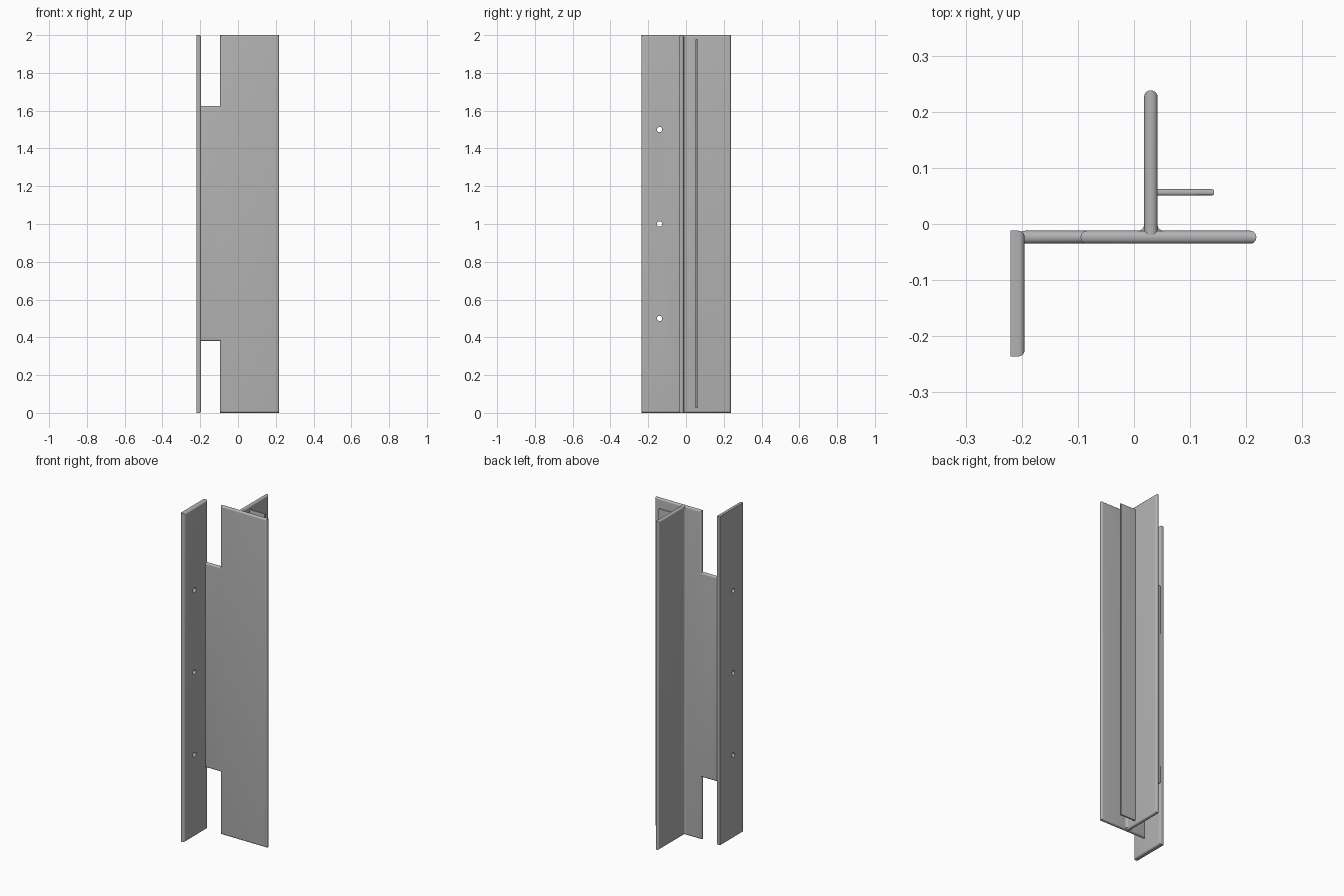
import bpy, bmesh, math
from mathutils import Matrix

if "Cube" in bpy.data.objects:
    bpy.data.objects.remove(bpy.data.objects["Cube"])

grey = bpy.data.materials.new("plain_grey")
grey.diffuse_color = (0.45, 0.45, 0.45, 1)
grey.use_nodes = True
grey.node_tree.nodes["Principled BSDF"].inputs["Base Color"].default_value = grey.diffuse_color


def finish(name, bm):
    bmesh.ops.recalc_face_normals(bm, faces=bm.faces)
    mesh = bpy.data.meshes.new(name)
    bm.to_mesh(mesh)
    bm.free()
    mesh.materials.append(grey)
    ob = bpy.data.objects.new(name, mesh)
    bpy.context.collection.objects.link(ob)
    return ob


def smooth(ob):
    bpy.ops.object.select_all(action='DESELECT')
    ob.select_set(True)
    bpy.context.view_layer.objects.active = ob
    bpy.ops.object.shade_smooth_by_angle(angle=math.radians(35))


def prism(points, offset):
    """Extrude a closed outline of 3D points along an offset."""
    bm = bmesh.new()
    face = bm.faces.new([bm.verts.new(p) for p in points])
    ext = bmesh.ops.extrude_face_region(bm, geom=[face])
    bmesh.ops.translate(bm, vec=offset, verts=[g for g in ext["geom"] if isinstance(g, bmesh.types.BMVert)])
    return bm


def round_edges(bm, test, radius, segments=5):
    edges = [e for e in bm.edges if test(e)]
    bmesh.ops.bevel(bm, geom=edges, offset=radius, segments=segments, profile=0.5,
                    affect='EDGES', clamp_overlap=True)


def box(x0, x1, y0, y1, z0, z1):
    return prism([(x0, y0, z0), (x1, y0, z0), (x1, y1, z0), (x0, y1, z0)], (0, 0, z1 - z0))


# main web with a narrower tab towards the mounting plate
Y0, Y1 = -0.035, -0.012
outline = [(0.218, 0), (0.218, 2), (-0.095, 2), (-0.095, 1.625), (-0.205, 1.625),
           (-0.205, 0.38), (-0.095, 0.38), (-0.095, 0)]
bm = prism([(x, Y0, z) for x, z in outline], (0, Y1 - Y0, 0))
round_edges(bm, lambda e: abs(e.verts[0].co.y - e.verts[1].co.y) < 1e-5
            and min(v.co.x for v in e.verts) > -0.3, 0.0108)
smooth(finish("web", bm))

# upright fin behind the web, rounded on its free edges
bm = box(0.018, 0.042, -0.02, 0.238, 0, 2)
round_edges(bm, lambda e: abs(e.verts[0].co.x - e.verts[1].co.x) < 1e-5
            and max(v.co.y for v in e.verts) > 0.1, 0.0112)
smooth(finish("fin", bm))

# weld fillets where fin meets web
R = 0.011
for side, name in ((-1, "fillet_left"), (1, "fillet_right")):
    edge = 0.03 + side * 0.012
    arc = [(edge + side * R * (1 - math.cos(a)), Y1 + R * (1 - math.sin(a)))
           for a in [i * math.pi / 12 for i in range(7)]]
    pts = [(edge - side * 0.003, Y1 - 0.003), (edge - side * 0.003, Y1 + R)] + arc
    pts.append((edge + side * R, Y1 - 0.003))
    smooth(finish(name, prism([(x, y, 0.009) for x, y in pts], (0, 0, 1.982))))

# thin side flange on the fin
bm = box(0.038, 0.143, 0.051, 0.062, 0.025, 1.98)
round_edges(bm, lambda e: abs(e.verts[0].co.y - e.verts[1].co.y) < 1e-5
            and max(v.co.x for v in e.verts) > 0.1, 0.004, 4)
smooth(finish("side_flange", bm))

# mounting plate: flat outside, rounded inside
bm = box(-0.22, -0.195, -0.236, -0.012, 0, 2)
round_edges(bm, lambda e: min(v.co.x for v in e.verts) > -0.2, 0.011)
plate = finish("mounting_plate", bm)

# three bolt holes through the plate
bm = bmesh.new()
for z in (0.5, 1.0, 1.5):
    bmesh.ops.create_cone(bm, cap_ends=True, segments=24, radius1=0.014, radius2=0.014, depth=0.1,
                          matrix=Matrix.Translation((-0.21, -0.14, z)) @ Matrix.Rotation(math.pi / 2, 4, 'Y'))
cutter = finish("hole_cutter", bm)
cutter.hide_render = True
mod = plate.modifiers.new("holes", 'BOOLEAN')
mod.operation = 'DIFFERENCE'
mod.solver = 'EXACT'
mod.object = cutter
bpy.context.view_layer.objects.active = plate
bpy.ops.object.modifier_apply(modifier=mod.name)
bpy.data.objects.remove(cutter)
smooth(plate)
